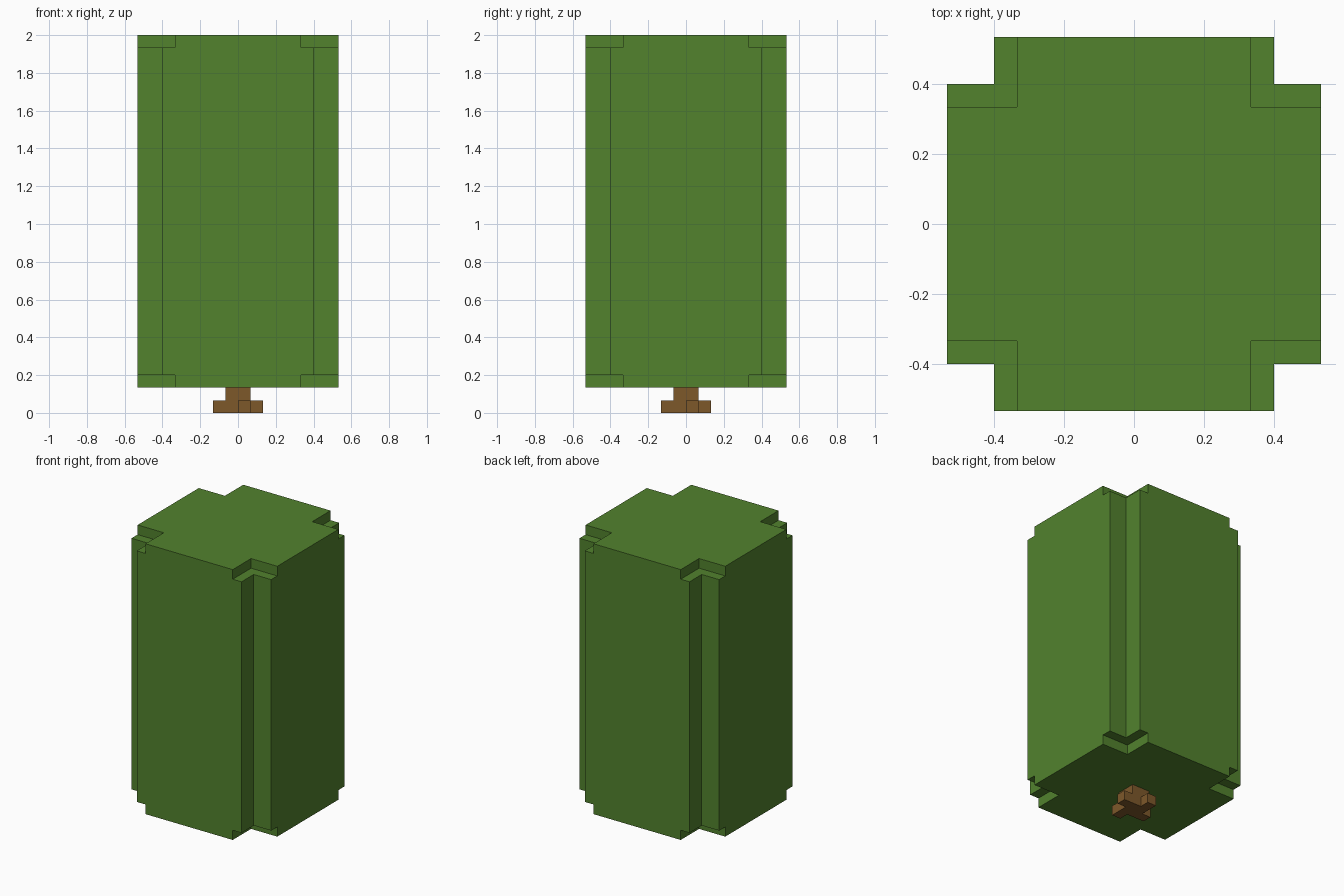
import bpy, bmesh

if "Cube" in bpy.data.objects:
    bpy.data.objects.remove(bpy.data.objects["Cube"])

U = 2 / 30  # one block


def material(name, rgb):
    m = bpy.data.materials.new(name)
    m.diffuse_color = (*rgb, 1)
    m.use_nodes = True
    m.node_tree.nodes["Principled BSDF"].inputs["Base Color"].default_value = m.diffuse_color
    return m


def spin4(points):
    """Repeat a quarter outline four times around z (counter-clockwise)."""
    ring = []
    for _ in range(4):
        ring += points
        points = [(-y, x) for x, y in points]
    return ring


def loft(name, levels, mat, top_cap=True):
    """Join a stack of (height, outline) rings into one stepped solid."""
    bm = bmesh.new()
    rings = [[bm.verts.new((x * U, y * U, z * U)) for x, y in ring]
             for z, ring in levels]
    for low, high in zip(rings, rings[1:]):
        n = len(low)
        for i in range(n):
            j = (i + 1) % n
            f = bm.faces.new((low[i], low[j], high[j], high[i]))
            if f.calc_area() < 1e-7:
                bm.faces.remove(f)
    bm.faces.new(rings[0][::-1])
    if top_cap:
        bm.faces.new(rings[-1])
    bmesh.ops.remove_doubles(bm, verts=bm.verts[:], dist=1e-5)
    loose = [v for v in bm.verts if not v.link_faces]
    bmesh.ops.delete(bm, geom=loose, context='VERTS')
    me = bpy.data.meshes.new(name)
    bm.to_mesh(me)
    bm.free()
    me.materials.append(mat)
    ob = bpy.data.objects.new(name, me)
    bpy.context.collection.objects.link(ob)
    return ob


green = material("leaf green", (0.084, 0.223, 0.027))
brown = material("bark brown", (0.205, 0.098, 0.023))

# Foliage: square column with notched corners, cut deeper at top and bottom
deep = spin4([(8, 5), (5, 5), (5, 8)])
shallow = spin4([(8, 6), (6, 6), (6, 8)])
loft("foliage", [(2, deep), (3, deep), (3, shallow), (29, shallow),
                 (29, deep), (30, deep)], green)

# Trunk: square stem with four root blocks arranged as a pinwheel
roots = spin4([(0, -1), (0, -2), (1, -2), (1, -1)])
stem = spin4([(0, -1), (0, -1), (1, -1), (1, -1)])
loft("trunk", [(0, roots), (1, roots), (1, stem), (2, stem)], brown, top_cap=False)
